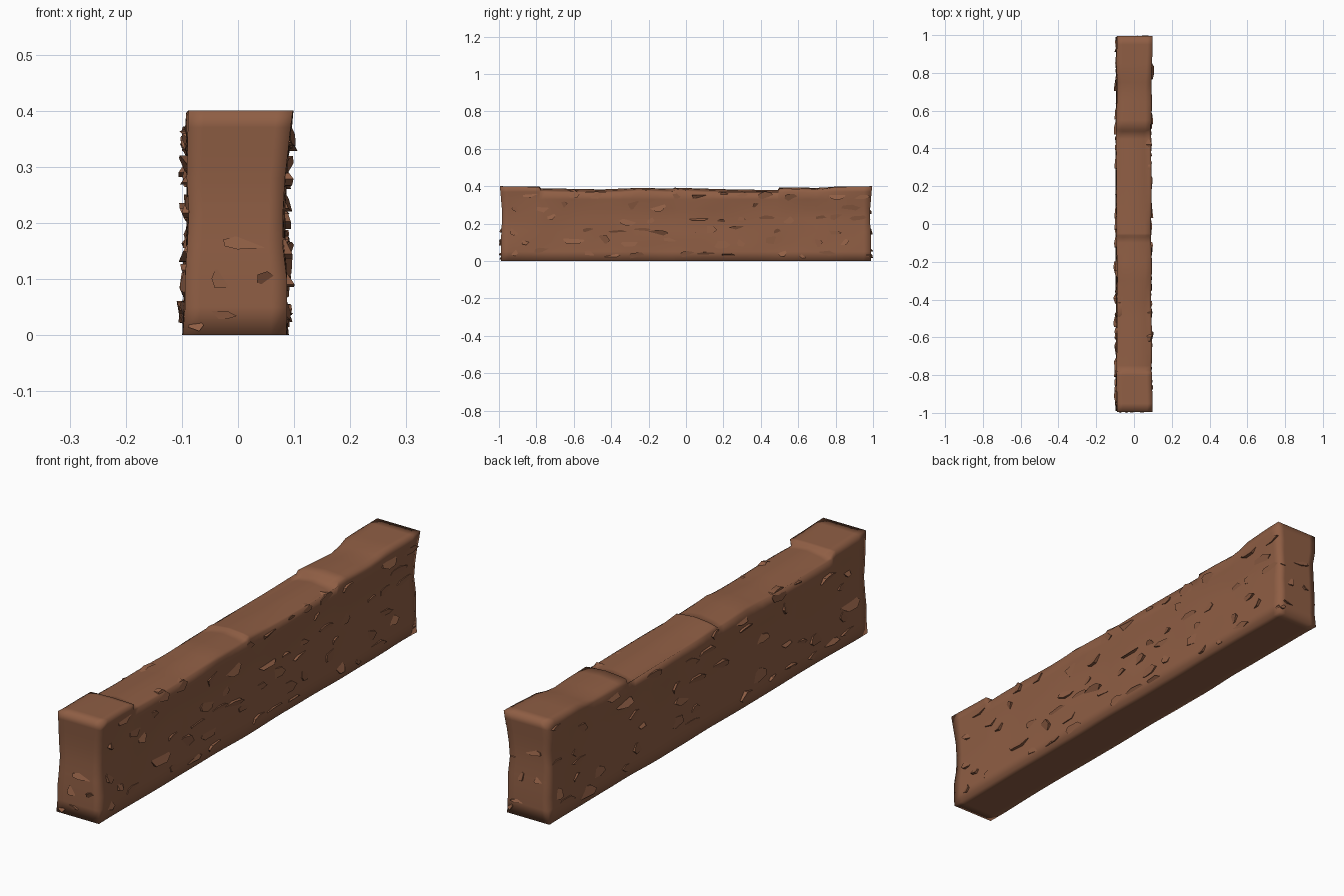
import bpy, bmesh, math, random
from mathutils import Vector, noise

if "Cube" in bpy.data.objects:
    bpy.data.objects.remove(bpy.data.objects["Cube"])

random.seed(7)
clay = bpy.data.materials.new("brown_stone")
clay.diffuse_color = (0.275, 0.112, 0.058, 1)
clay.use_nodes = True
clay.node_tree.nodes["Principled BSDF"].inputs["Base Color"].default_value = clay.diffuse_color


def lerp_table(table, t):
    for (a, va), (b, vb) in zip(table, table[1:]):
        if t <= b:
            return va + (vb - va) * max(0, t - a) / (b - a)
    return table[-1][1]


# Top outline along the length, and side outlines by height
TOP = [(-1, .4), (-.785, .398), (-.775, .389), (-.45, .383), (-.25, .391), (-.07, .387),
       (-.06, .392), (.2, .384), (.49, .379), (.5, .394), (.72, .391), (.8, .398), (1, .4)]
RIGHT = [(0, .087), (.1, .084), (.22, .081), (.3, .085), (.4, .097)]
LEFT = [(0, -.097), (.1, -.091), (.25, -.088), (.4, -.092)]
END = [(0, .99), (.1, .99), (.25, .982), (.4, .995)]


def wobble(y, z, seed, size=.006):
    return size * noise.noise(Vector((seed, y * 5, z * 16)))


def side_x(sign, y, z):
    base = lerp_table(RIGHT if sign > 0 else LEFT, z)
    return base + wobble(y, z, 3.3 * sign)


def finish(bm, name, angle=None):
    bmesh.ops.recalc_face_normals(bm, faces=bm.faces)
    me = bpy.data.meshes.new(name)
    bm.to_mesh(me)
    bm.free()
    ob = bpy.data.objects.new(name, me)
    bpy.context.collection.objects.link(ob)
    me.materials.append(clay)
    for p in me.polygons:
        p.use_smooth = True
    if angle:
        bpy.ops.object.select_all(action='DESELECT')
        ob.select_set(True)
        bpy.context.view_layer.objects.active = ob
        bpy.ops.object.shade_smooth_by_angle(angle=math.radians(angle))
    return ob


# Wall core: a lattice box shaped by the outlines, smooth over its edges
ys = sorted({round(-1 + .05 * i, 3) for i in range(41)} | {-.785, -.775, -.07, -.06, .49})
zs = [0, .05, .1, .16, .22, .28, .33, .37, 1]
xs = [0, .15, .5, .85, 1]
NX, NY, NZ = len(xs) - 1, len(ys) - 1, len(zs) - 1
bm = bmesh.new()
made = {}


def vert(i, j, k):
    if (i, j, k) not in made:
        y = ys[j]
        top = lerp_table(TOP, y)
        z = top if k == NZ else zs[k]
        low = min(1, max(0, (.4 - top) / .012))          # how worn the top is here
        if k == NZ:
            z -= .014 * low * abs(xs[i] * 2 - 1) ** 2 * (1 if i > 2 else 1.3)
        l, r = side_x(-1, y, z), side_x(1, y, z)
        if k == NZ:
            l, r = l + .012 * low, r - .012 * low
        x = l + (r - l) * xs[i]
        if abs(y) == 1:
            y *= lerp_table(END, z)
        made[i, j, k] = bm.verts.new((x, y, z))
    return made[i, j, k]


def skin(na, nb, place):
    for a in range(na):
        for b in range(nb):
            bm.faces.new([vert(*place(a + s, b + t)) for s, t in ((0, 0), (1, 0), (1, 1), (0, 1))])


for side in (0, 1):
    skin(NY, NZ, lambda a, b: (side * NX, a, b))
    skin(NX, NZ, lambda a, b: (a, side * NY, b))
    skin(NX, NY, lambda a, b: (a, b, side * NZ))
finish(bm, "wall_core")


def chip(bm, centre, along, out, w, h, lift):
    """Tilted flake of stone: one edge stands proud, the other sinks into the wall."""
    up = Vector((0, 0, 1))
    n = random.choice((5, 6, 7))
    tilt = random.uniform(0, 2 * math.pi)
    front, back = [], []
    for i in range(n):
        a = 2 * math.pi * (i + random.uniform(-.25, .25)) / n
        p = centre + along * (w * math.cos(a)) + up * (h * math.sin(a))
        p.z = min(max(p.z, .003), .392)
        front.append(bm.verts.new(p + out * lift * (.15 + .85 * math.cos(a - tilt))))
        back.append(bm.verts.new(p - out * .025))
    bm.faces.new(front)
    for i in range(n):
        m = (i + 1) % n
        bm.faces.new((front[i], front[m], back[m], back[i]))


# Flakes scattered over both long sides in staggered courses
for sign, name, rate in ((1, "right_flakes", .62), (-1, "left_flakes", .5)):
    bm = bmesh.new()
    for row in range(6):
        for col in range(15):
            if random.random() > rate:
                continue
            y = -.9 + col * .128 + (row % 2) * .06 + random.uniform(-.03, .03)
            y = min(y, .93)
            z = .04 + row * .062 + random.uniform(-.015, .015)
            chip(bm, Vector((side_x(sign, y, z), y, z)), Vector((0, 1, 0)), Vector((sign, 0, 0)),
                 random.uniform(.02, .06), random.uniform(.01, .026), random.uniform(.004, .016))
    finish(bm, name, 35)

# A few flakes on each end
bm = bmesh.new()
for sign in (-1, 1):
    for x, z, w, h in ((.015, .165, .045, .013), (-.03, .1, .017, .022), (.05, .1, .018, .014),
                       (-.035, .036, .034, .008), (-.075, .018, .014, .012)):
        if sign > 0:
            x, z = -x, z * 1.6
        chip(bm, Vector((x, sign * lerp_table(END, z), z)), Vector((1, 0, 0)),
             Vector((0, sign, 0)), w, h, .01)
finish(bm, "end_flakes", 35)
